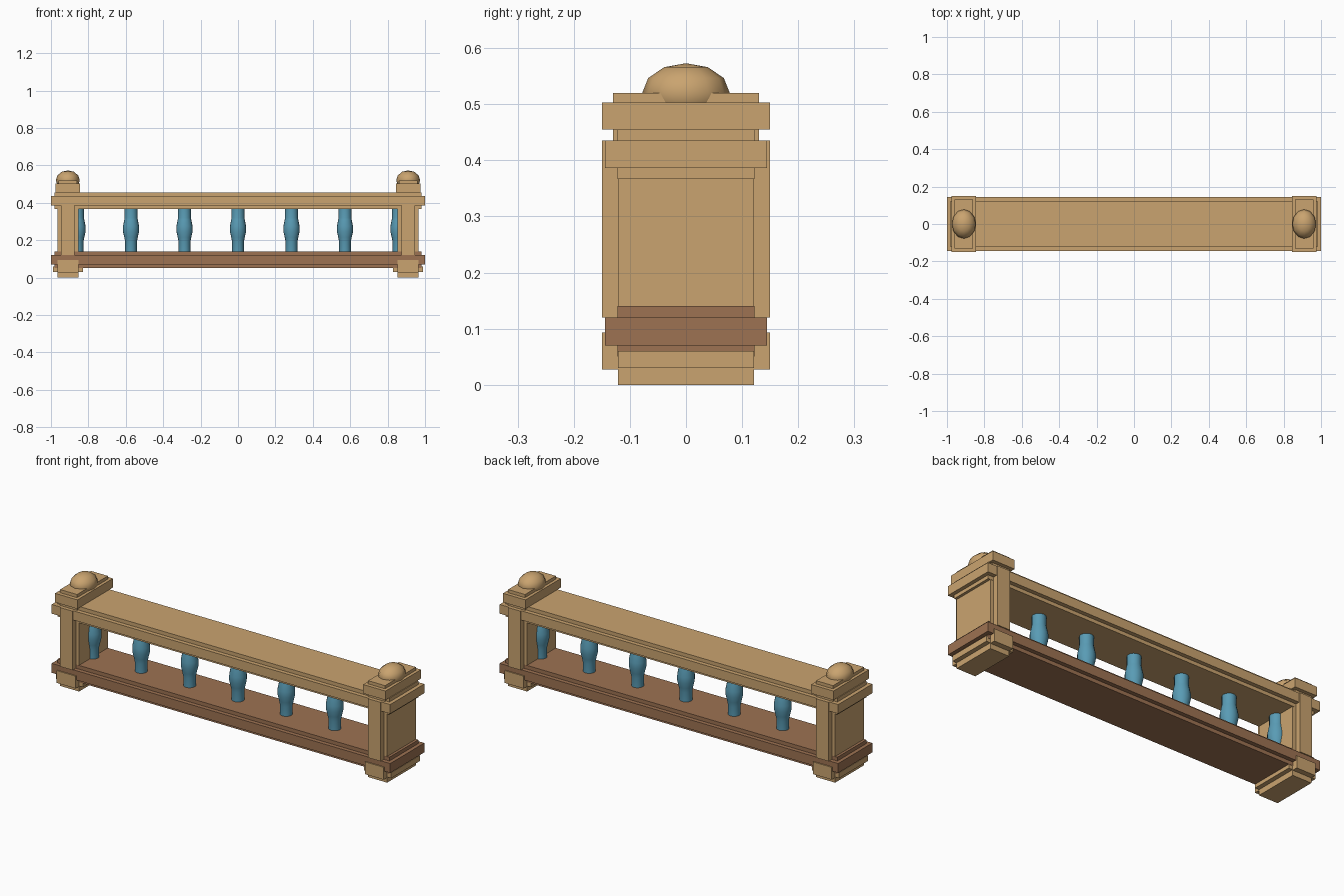
import bpy, bmesh
from math import cos, sin, tau

if "Cube" in bpy.data.objects:
    bpy.data.objects.remove(bpy.data.objects["Cube"], do_unlink=True)


def material(name, rgb):
    m = bpy.data.materials.new(name)
    m.use_nodes = True
    m.diffuse_color = (*rgb, 1)
    m.node_tree.nodes["Principled BSDF"].inputs["Base Color"].default_value = (*rgb, 1)
    return m


TAN = material("tan stone", (0.59, 0.37, 0.16))
BROWN = material("brown stone", (0.34, 0.17, 0.085))
BLUE = material("blue glaze", (0.10, 0.33, 0.46))


def finish(name, bm, mat, smooth=False):
    mesh = bpy.data.meshes.new(name)
    bmesh.ops.recalc_face_normals(bm, faces=bm.faces)
    for f in bm.faces:
        f.smooth = smooth and len(f.verts) < 5
    bm.to_mesh(mesh)
    bm.free()
    mesh.materials.append(mat)
    obj = bpy.data.objects.new(name, mesh)
    bpy.context.collection.objects.link(obj)
    return obj


def box(name, x, hx, hy, z0, z1, mat):
    """Box centred at x, with half widths hx, hy, from z0 to z1."""
    bm = bmesh.new()
    bmesh.ops.create_cube(bm, size=2)
    for v in bm.verts:
        v.co = (x + v.co.x * hx, v.co.y * hy, z0 if v.co.z < 0 else z1)
    return finish(name, bm, mat)


def baluster(name, x, profile, sides=16):
    bm = bmesh.new()
    rings = [[bm.verts.new((x + r * cos(tau * i / sides), r * sin(tau * i / sides), z))
              for i in range(sides)] for r, z in profile]
    for a, b in zip(rings, rings[1:]):
        for i in range(sides):
            j = (i + 1) % sides
            bm.faces.new((a[i], a[j], b[j], b[i]))
    bm.faces.new(rings[0])
    bm.faces.new(rings[-1])
    return finish(name, bm, BLUE, True)


# Rails: a long core with a wider moulding band around it
box("bottom_rail_core", 0, 0.98, 0.122, 0.05, 0.14, BROWN)
box("bottom_rail_band", 0, 1.0, 0.144, 0.07, 0.12, BROWN)
box("top_rail_core", 0, 0.98, 0.122, 0.367, 0.455, TAN)
box("top_rail_band", 0, 1.0, 0.144, 0.386, 0.435, TAN)

# End posts with foot, stepped cap and domed finial
for side, s in (("left", 1), ("right", -1)):
    x = 0.91 * s
    box(side + "_post_core", x, 0.056, 0.121, 0.1, 0.45, TAN)
    box(side + "_post_face", x, 0.037, 0.15, 0.12, 0.435, TAN)
    box(side + "_foot_base", x, 0.056, 0.121, 0.0, 0.07, TAN)
    box(side + "_foot_band", x, 0.056, 0.15, 0.027, 0.093, TAN)
    box(side + "_foot_plate", x, 0.08, 0.121, 0.03, 0.06, TAN)
    box(side + "_cap_core", x, 0.05, 0.13, 0.435, 0.52, TAN)
    box(side + "_cap_band", x, 0.066, 0.15, 0.455, 0.503, TAN)
    bm = bmesh.new()
    bmesh.ops.create_uvsphere(bm, u_segments=12, v_segments=6, radius=1)
    for v in bm.verts:
        v.co = (x + v.co.x * 0.064, v.co.y * 0.078, 0.52 + v.co.z * 0.053)
    finish(side + "_finial", bm, TAN, True)

# Row of turned balusters
PROFILE = [(0.031, 0.13), (0.031, 0.19), (0.036, 0.215), (0.043, 0.245), (0.043, 0.275),
           (0.036, 0.31), (0.034, 0.32), (0.034, 0.375)]
for k in range(-3, 4):
    baluster(f"baluster_{k + 4}", k * 0.286, PROFILE)
